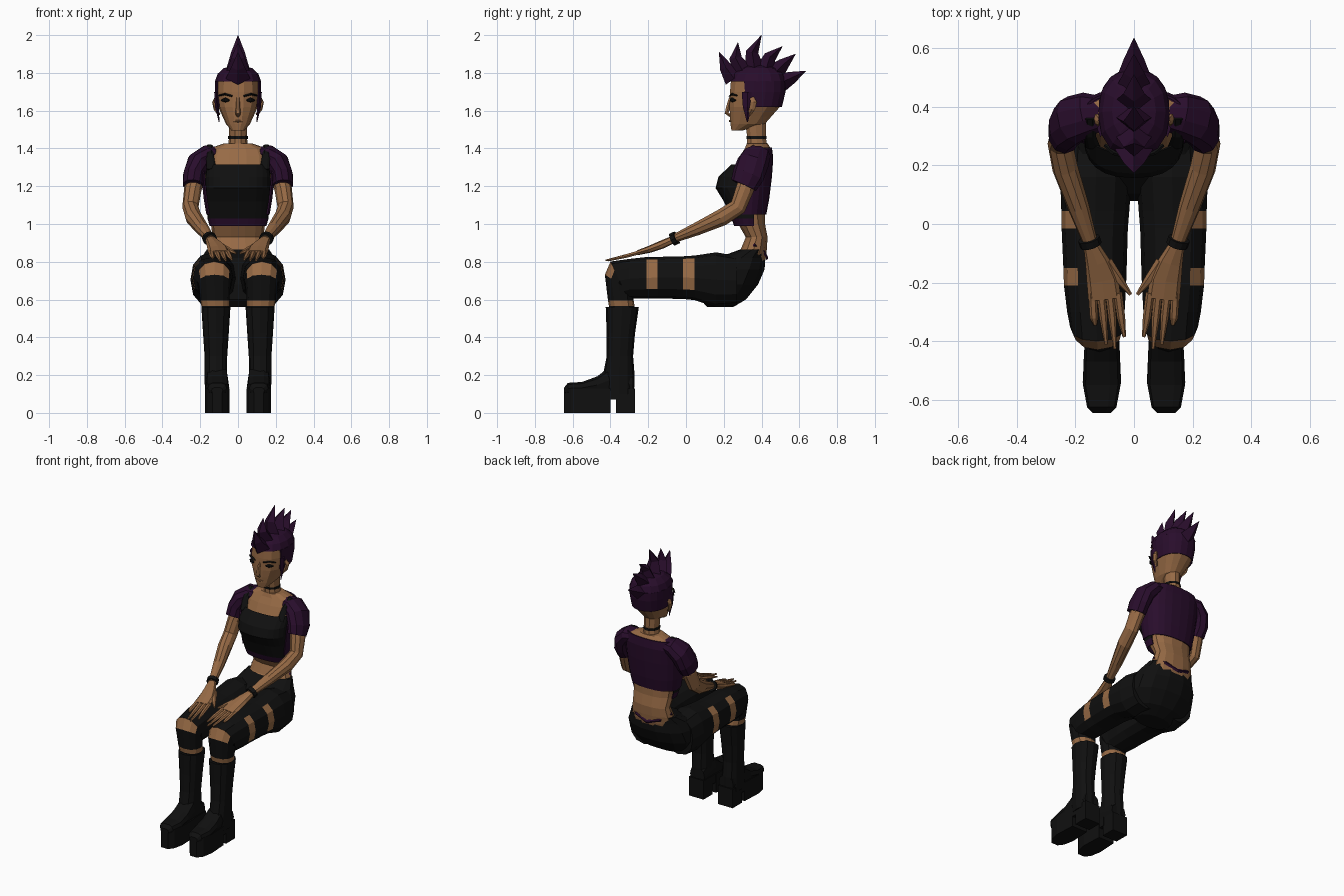
import bpy, bmesh
from math import sin, cos, radians, copysign
from mathutils import Vector as V


def material(name, rgb):
    m = bpy.data.materials.new(name)
    m.diffuse_color = (*rgb, 1)
    return m


SKIN = material("skin", (0.31, 0.145, 0.06))
BLACK = material("black_cloth", (0.005, 0.005, 0.005))
PURPLE = material("purple", (0.022, 0.004, 0.025))


def finish(name, bm, mats, mirror=False, thick=0):
    bmesh.ops.recalc_face_normals(bm, faces=bm.faces)
    me = bpy.data.meshes.new(name)
    bm.to_mesh(me)
    bm.free()
    for m in mats:
        me.materials.append(m)
    ob = bpy.data.objects.new(name, me)
    bpy.context.collection.objects.link(ob)
    if thick:
        ob.modifiers.new("thickness", "SOLIDIFY").thickness = thick
    if mirror:
        mod = ob.modifiers.new("mirror", "MIRROR")
        mod.use_mirror_merge = False
    return ob


def loft(name, rings, mats, n=12, p=2.0, arc=None, paint=None, **kw):
    """Skin through rings (centre, u, v); arc=(a0, a1) leaves the shell open."""
    bm = bmesh.new()
    a0, a1 = arc or (0, 360)
    count = n + 1 if arc else n
    e = lambda t: copysign(abs(t) ** (2 / p), t)
    loops = []
    for c, u, v in rings:
        ang = [radians(a0 + (a1 - a0) * j / n) for j in range(count)]
        loops.append([bm.verts.new(c + u * e(cos(a)) + v * e(sin(a))) for a in ang])
    for i in range(len(loops) - 1):
        for j in range(n):
            k = (j + 1) % count
            f = bm.faces.new((loops[i][j], loops[i][k], loops[i + 1][k], loops[i + 1][j]))
            f.material_index = paint(i, j) if paint else 0
    if not arc:
        bm.faces.new(loops[0])
        bm.faces.new(loops[-1])
    return finish(name, bm, mats, **kw)


def stack(name, rows, mats, x=0, **kw):
    """Horizontal rings from rows (z, y_front, y_back, half_width)."""
    return loft(name, [(V((x, (a + b) / 2, z)), V((w, 0, 0)), V((0, (b - a) / 2, 0)))
                       for z, a, b, w in rows], mats, **kw)


def tube(name, pts, mats, ref=(1, 0, 0), **kw):
    """Tube along points (x, y, z, radius along ref, other radius)."""
    P = [V(q[:3]) for q in pts]
    rings = []
    for i, q in enumerate(pts):
        t = (P[min(i + 1, len(P) - 1)] - P[max(i - 1, 0)]).normalized()
        r = V(ref)
        u = (r - t * r.dot(t)).normalized()
        rings.append((P[i], u * q[3], t.cross(u) * q[4]))
    return loft(name, rings, mats, **kw)


def prism(name, outline, z0, z1, mats, **kw):
    bm = bmesh.new()
    f = bm.faces.new([bm.verts.new((x, y, z0)) for x, y in outline])
    top = bmesh.ops.extrude_face_region(bm, geom=[f])["geom"]
    bmesh.ops.translate(bm, vec=(0, 0, z1 - z0),
                        verts=[g for g in top if isinstance(g, bmesh.types.BMVert)])
    return finish(name, bm, mats, **kw)


# torso and neck
stack("torso", [(.74, .20, .405, .15), (.82, .24, .425, .155), (.87, .29, .43, .148), (.93, .315, .433, .135),
                (1.0, .275, .42, .143), (1.1, .23, .42, .155), (1.2, .20, .435, .165),
                (1.3, .255, .445, .17), (1.36, .285, .45, .17), (1.40, .31, .45, .15),
                (1.425, .32, .435, .08)], [SKIN], n=14, p=2.3)
stack("neck", [(1.40, .32, .435, .055), (1.46, .322, .425, .047), (1.54, .31, .425, .05)], [SKIN], n=10)
stack("choker", [(1.45, .318, .43, .052), (1.465, .317, .428, .052)], [BLACK], n=10)

# crop top with purple hem, straps and open jacket
stack("crop_top", [(.99, .255, .41, .15), (1.03, .24, .42, .162), (1.12, .20, .44, .166),
                   (1.19, .157, .45, .172), (1.25, .172, .45, .172), (1.315, .24, .44, .168)],
      [BLACK, PURPLE], n=14, p=2.5, arc=(-195, 15), paint=lambda i, j: int(i == 0), thick=.006)
tube("strap", [(.14, .262, 1.29, .025, .008), (.15, .30, 1.37, .02, .008),
               (.15, .36, 1.415, .018, .008)], [BLACK], n=6, mirror=True)
stack("jacket_back", [(1.05, .22, .425, .168), (1.13, .21, .44, .182), (1.25, .21, .455, .195),
                      (1.35, .25, .462, .20), (1.405, .29, .455, .17)],
      [PURPLE], n=14, p=2.4, arc=(-22, 202), thick=.008)
tube("sleeve", [(.10, .38, 1.37, .055, .04), (.16, .375, 1.365, .075, .055), (.21, .355, 1.325, .085, .062),
                (.234, .33, 1.26, .085, .058), (.238, .305, 1.205, .072, .056)],
     [PURPLE], ref=(0, 1, 0), n=10, mirror=True)

# arms, bracelets, hands
tube("arm", [(.20, .36, 1.33, .05, .05), (.24, .31, 1.18, .046, .05), (.252, .275, 1.09, .043, .047),
             (.235, .19, 1.035, .044, .047), (.19, .06, .975, .037, .036), (.145, -.075, .918, .024, .022)],
     [SKIN], n=10, mirror=True)
tube("bracelet", [(.154, -.05, .928, .038, .036), (.147, -.072, .918, .038, .036)],
     [BLACK], n=10, mirror=True)
tube("palm", [(.147, -.07, .917, .026, .020), (.125, -.13, .89, .042, .022),
              (.108, -.19, .867, .054, .019), (.10, -.255, .848, .056, .013)],
     [SKIN], n=8, p=2.6, mirror=True)
for k, (x0, x1, y1, z1) in enumerate([(.055, .033, -.385, .812), (.083, .065, -.425, .807),
                                      (.113, .095, -.41, .807), (.141, .132, -.345, .82)]):
    tube(f"finger_{k + 1}", [(x0, -.235, .853, .015, .012), ((x0 + x1) / 2, -.32, .83, .014, .011),
                             (x1, y1, z1, .006, .005)], [SKIN], n=6, mirror=True)
tube("thumb", [(.095, -.13, .885, .022, .016), (.055, -.185, .865, .017, .014),
               (.012, -.24, .845, .006, .006)], [SKIN], n=6, mirror=True)

# trousers: hips, legs with torn skin patches
stack("hips", [(.56, .11, .25, .12), (.60, .075, .32, .19), (.68, .075, .385, .235), (.76, .10, .42, .225),
               (.82, .16, .422, .195), (.865, .285, .415, .165)], [BLACK], n=14, p=2.2)
tube("waist_strap", [(0, .428, .82, .012, .008), (.09, .415, .85, .012, .008), (.145, .36, .89, .01, .008)],
     [PURPLE], ref=(0, 0, 1), n=4, mirror=True)


def leg_ring(x, y, z, w, h, a):
    a = radians(a)
    return V((x, y, z)), V((w, 0, 0)), V((0, -sin(a), cos(a))) * h


def leg_paint(i, j):
    if i in (2, 4):
        return int(j in (11, 0, 1))      # side tears
    if i == 7:
        return int(j in (1, 2, 3, 4))    # knee tear
    return int(i == 9)                   # gap above the boot


loft("leg", [leg_ring(*r) for r in [
    (.13, .27, .70, .11, .13, 0), (.13, .16, .705, .122, .145, 0), (.132, .045, .715, .116, .118, 0),
    (.134, -.015, .716, .113, .113, 0), (.133, -.15, .716, .108, .110, 0), (.133, -.21, .715, .106, .110, 0),
    (.13, -.30, .71, .098, .105, 0), (.126, -.352, .70, .092, .112, 25), (.124, -.355, .685, .085, .088, 58),
    (.122, -.345, .595, .076, .068, 90), (.12, -.34, .565, .074, .068, 90), (.12, -.34, .52, .07, .065, 90)]],
     [BLACK, SKIN], p=2.3, paint=leg_paint, mirror=True)

# boots with platform soles and heels
stack("boot_shaft", [(.10, -.43, -.275, .058), (.20, -.44, -.272, .06), (.30, -.42, -.28, .06),
                     (.42, -.42, -.27, .068), (.56, -.425, -.25, .077)], [BLACK], x=.117, p=2.4, mirror=True)
loft("boot_foot", [(V((.11, y, (.1 + z) / 2)), V((w, 0, 0)), V((0, 0, (z - .1) / 2))) for y, z, w in
                   [(-.28, .20, .055), (-.40, .25, .058), (-.47, .195, .062), (-.55, .165, .064),
                    (-.625, .16, .05), (-.645, .135, .03)]], [BLACK], n=10, p=2.8, mirror=True)
toe = [(.05, -.40), (.044, -.54), (.058, -.61), (.085, -.645), (.135, -.645), (.162, -.61), (.175, -.54), (.168, -.40)]
heel = [(.055, -.27), (.055, -.37), (.168, -.37), (.168, -.27)]
prism("sole_front", toe, 0, .13, [BLACK], mirror=True)
prism("sole_heel", heel, 0, .13, [BLACK], mirror=True)
prism("sole_arch", [(.053, -.36), (.053, -.41), (.168, -.41), (.168, -.36)], .07, .13, [BLACK], mirror=True)

# head and face
stack("head", [(1.495, .24, .30, .035), (1.53, .233, .42, .064), (1.57, .23, .455, .082),
               (1.62, .228, .50, .105), (1.70, .23, .515, .115), (1.76, .235, .52, .113),
               (1.80, .28, .49, .085)], [SKIN], n=14, p=2.3)
tube("nose", [(0, .235, 1.67, .008, .008), (0, .224, 1.62, .011, .013), (0, .215, 1.588, .015, .012),
              (0, .235, 1.572, .010, .008)], [SKIN], n=6)
tube("eye", [(.045, .237, 1.655, .004, .006), (.066, .244, 1.657, .013, .012), (.088, .262, 1.655, .004, .006)],
     [BLACK], ref=(0, 0, 1), n=6, mirror=True)
tube("brow", [(.03, .231, 1.677, .005, .006), (.07, .243, 1.688, .006, .008), (.1, .27, 1.68, .004, .006)],
     [BLACK], ref=(0, 0, 1), n=4, mirror=True)
tube("lips", [(-.025, .238, 1.545, .004, .004), (0, .233, 1.545, .007, .007), (.025, .238, 1.545, .004, .004)],
     [SKIN], ref=(0, 0, 1), n=6)
tube("ear", [(.10, .335, 1.58, .008, .010), (.121, .35, 1.61, .009, .018), (.128, .358, 1.645, .009, .02),
             (.116, .35, 1.668, .008, .012)], [SKIN], n=6, mirror=True)

# hair: cap, shaved back and sides, sideburns, mohawk spikes
stack("hair_cap", [(1.755, .228, .53, .122), (1.795, .25, .515, .108), (1.825, .29, .48, .075),
                   (1.838, .33, .43, .03)], [PURPLE], n=14, p=2.3)
stack("hair_back", [(1.62, .24, .508, .112), (1.70, .235, .527, .121), (1.756, .228, .53, .122)],
      [PURPLE], n=12, p=2.3, arc=(-25, 205), thick=.006)
tube("sideburn", [(.114, .325, 1.70, .012, .03), (.112, .325, 1.62, .010, .024), (.10, .325, 1.54, .002, .003)],
     [PURPLE], n=4, mirror=True)
# spikes as (y, z) at base, bend and tip
spikes = [(.255, 1.77, .21, 1.83, .175, 1.91), (.305, 1.80, .262, 1.88, .275, 1.96),
          (.365, 1.81, .35, 1.91, .40, 2.0), (.42, 1.81, .445, 1.885, .51, 1.94),
          (.46, 1.79, .515, 1.845, .58, 1.90), (.485, 1.74, .56, 1.775, .635, 1.81)]
for k, (y0, z0, y1, z1, y2, z2) in enumerate(spikes):
    tube(f"mohawk_spike_{k + 1}", [(0, y0, z0, .065, .055), (0, y1, z1, .036, .033), (0, y2, z2, .001, .001)],
         [PURPLE], n=4)
